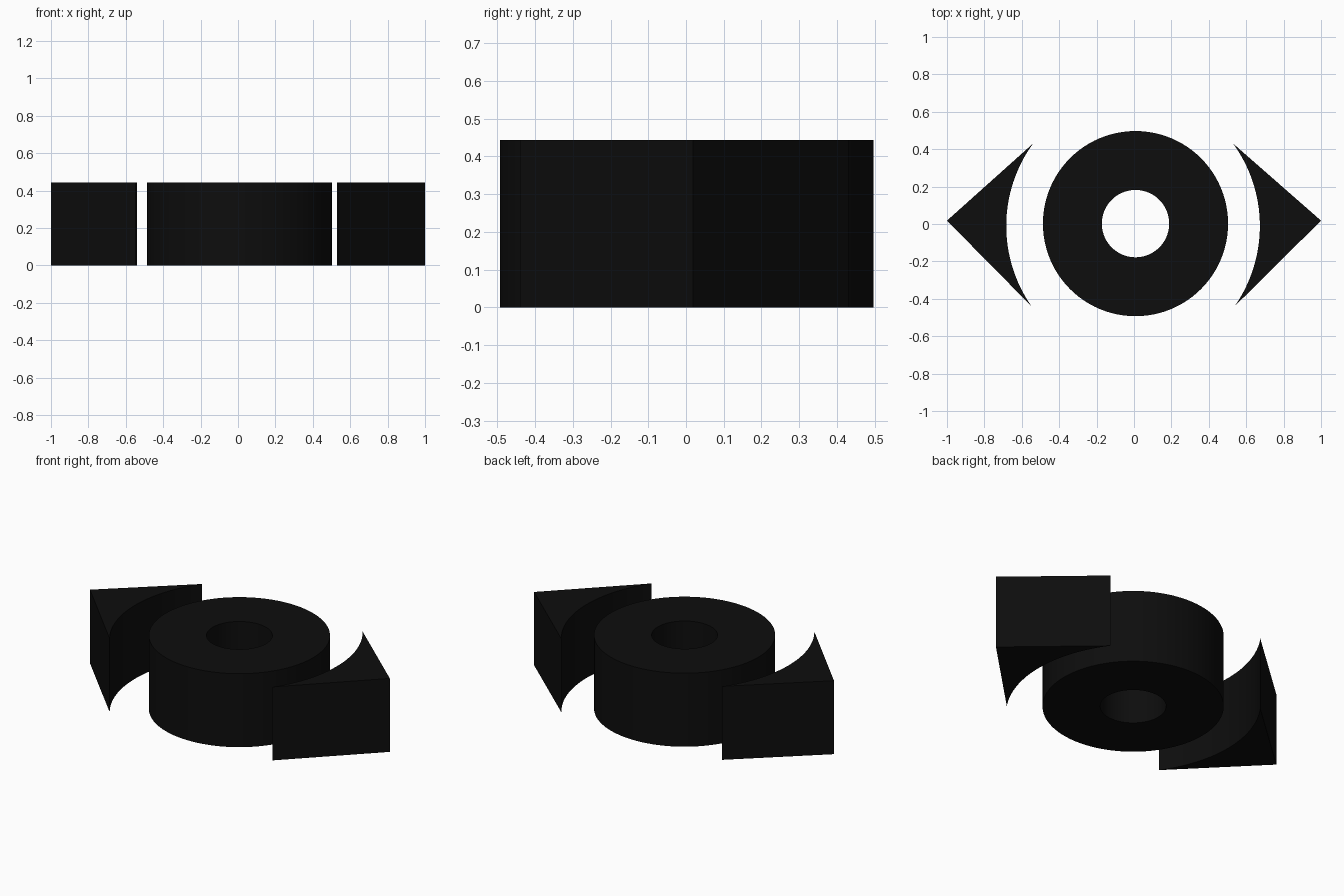
import bpy, bmesh, math
from mathutils import Vector

if "Cube" in bpy.data.objects:
    bpy.data.objects.remove(bpy.data.objects["Cube"])

HEIGHT = 0.443

black = bpy.data.materials.new("black")
black.diffuse_color = (0.004, 0.004, 0.004, 1)
black.use_nodes = True
black.node_tree.nodes["Principled BSDF"].inputs["Base Color"].default_value = black.diffuse_color


def finish(name, bm):
    bmesh.ops.recalc_face_normals(bm, faces=bm.faces)
    mesh = bpy.data.meshes.new(name)
    bm.to_mesh(mesh)
    bm.free()
    mesh.materials.append(black)
    ob = bpy.data.objects.new(name, mesh)
    bpy.context.collection.objects.link(ob)
    bpy.ops.object.select_all(action='DESELECT')
    ob.select_set(True)
    bpy.context.view_layer.objects.active = ob
    bpy.ops.object.shade_smooth_by_angle(angle=math.radians(30))


def ring(name, cx, cy, outer, inner, n=96):
    bm = bmesh.new()
    loops = []
    for r, z in ((outer, 0), (outer, HEIGHT), (inner, HEIGHT), (inner, 0)):
        loops.append([bm.verts.new((cx + r * math.cos(2 * math.pi * i / n),
                                    cy + r * math.sin(2 * math.pi * i / n), z))
                      for i in range(n)])
    for k in range(4):
        a, b = loops[k], loops[(k + 1) % 4]
        for i in range(n):
            j = (i + 1) % n
            bm.faces.new((a[i], a[j], b[j], b[i]))
    finish(name, bm)


def arrow(name, tip, top, bottom, bulge, n=32):
    # triangle whose inner side is an arc from top to bottom, "bulge" deep
    tip, top, bottom = Vector(tip), Vector(top), Vector(bottom)
    mid, half = (top + bottom) / 2, (top - bottom) / 2
    out = Vector((-half.y, half.x)).normalized()
    if out.dot(tip - mid) < 0:
        out = -out
    h = half.length
    radius = (h * h + bulge * bulge) / (2 * bulge)
    centre = mid + out * (bulge - radius)
    span = math.asin(h / radius)
    arc = []
    for i in range(n + 1):
        a = span * (1 - 2 * i / n)
        arc.append(centre + out * radius * math.cos(a)
                   + half.normalized() * radius * math.sin(a))
    bm = bmesh.new()
    lo = [bm.verts.new((p.x, p.y, 0)) for p in [tip] + arc]
    hi = [bm.verts.new((p.x, p.y, HEIGHT)) for p in [tip] + arc]
    m = len(lo)
    for i in range(m):
        j = (i + 1) % m
        bm.faces.new((lo[i], lo[j], hi[j], hi[i]))
    # caps as fans from the tip
    for i in range(1, m - 1):
        bm.faces.new((lo[0], lo[i + 1], lo[i]))
        bm.faces.new((hi[0], hi[i], hi[i + 1]))
    finish(name, bm)


# central ring
ring("centre_ring", 0.008, 0.002, 0.495, 0.18)
# pointed blocks either side
arrow("left_pointer", (-1.0, 0.018), (-0.54, 0.43), (-0.548, -0.44), 0.139)
arrow("right_pointer", (1.0, 0.018), (0.53, 0.43), (0.538, -0.44), 0.139)
